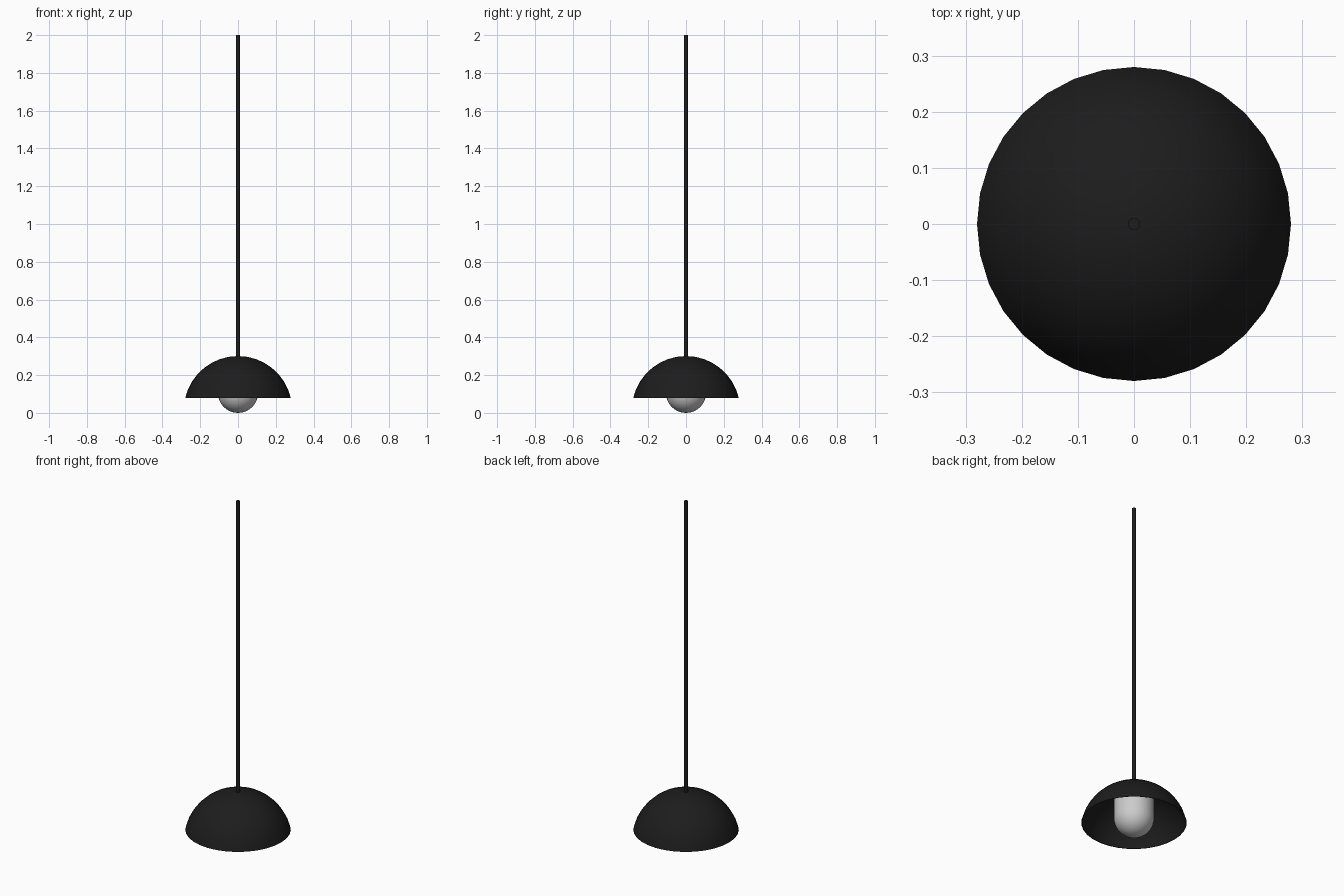
import bpy, bmesh, math
from math import sin, cos, pi, radians

if "Cube" in bpy.data.objects:
    bpy.data.objects.remove(bpy.data.objects["Cube"])


def lathe(name, profile, sides, mat=None):
    """Spin an (r, z) profile around the z axis."""
    bm = bmesh.new()
    vs = [bm.verts.new((r, 0, z)) for r, z in profile]
    es = [bm.edges.new(p) for p in zip(vs, vs[1:])]
    bmesh.ops.spin(bm, geom=vs + es, cent=(0, 0, 0), axis=(0, 0, 1),
                   angle=2 * pi, steps=sides, use_duplicate=False)
    bmesh.ops.remove_doubles(bm, verts=bm.verts, dist=1e-5)
    bmesh.ops.recalc_face_normals(bm, faces=bm.faces)
    me = bpy.data.meshes.new(name)
    bm.to_mesh(me)
    bm.free()
    ob = bpy.data.objects.new(name, me)
    bpy.context.collection.objects.link(ob)
    if mat:
        me.materials.append(mat)
    bpy.context.view_layer.objects.active = ob
    bpy.ops.object.select_all(action='DESELECT')
    ob.select_set(True)
    bpy.ops.object.shade_smooth_by_angle(angle=radians(35))
    return ob


black = bpy.data.materials.new("black_metal")
black.diffuse_color = (0.012, 0.012, 0.012, 1)
black.use_nodes = True
black.node_tree.nodes["Principled BSDF"].inputs["Base Color"].default_value = black.diffuse_color

# Domed shade: thin spherical cap, open underneath
R, cz, rings = 0.287, 0.014, 8
rim = math.asin((0.078 - cz) / R)
angles = [pi / 2 + (rim - pi / 2) * i / rings for i in range(rings + 1)]
outer = [(R * cos(a), cz + R * sin(a)) for a in angles]
outer[0] = (0, cz + R)
t = 0.003
inner = [((R - t) * cos(a), cz + (R - t) * sin(a)) for a in reversed(angles)]
inner[0] = (inner[0][0], 0.078)
inner[-1] = (0, cz + R - t)
lathe("shade", outer + inner, 32, black)

# Bulb: round lower end, straight sides rising into the shade
br = 0.107
bulb = [(br * sin(a), br - br * cos(a)) for a in [pi / 2 * i / 8 for i in range(9)]]
bulb[0] = (0, 0)
lathe("bulb", bulb + [(br, 0.25), (0, 0.25)], 32)

# Hanging rod
rr = 0.011
lathe("rod", [(0, 0.25), (rr, 0.25), (rr, 2.0), (0, 2.0)], 16, black)
